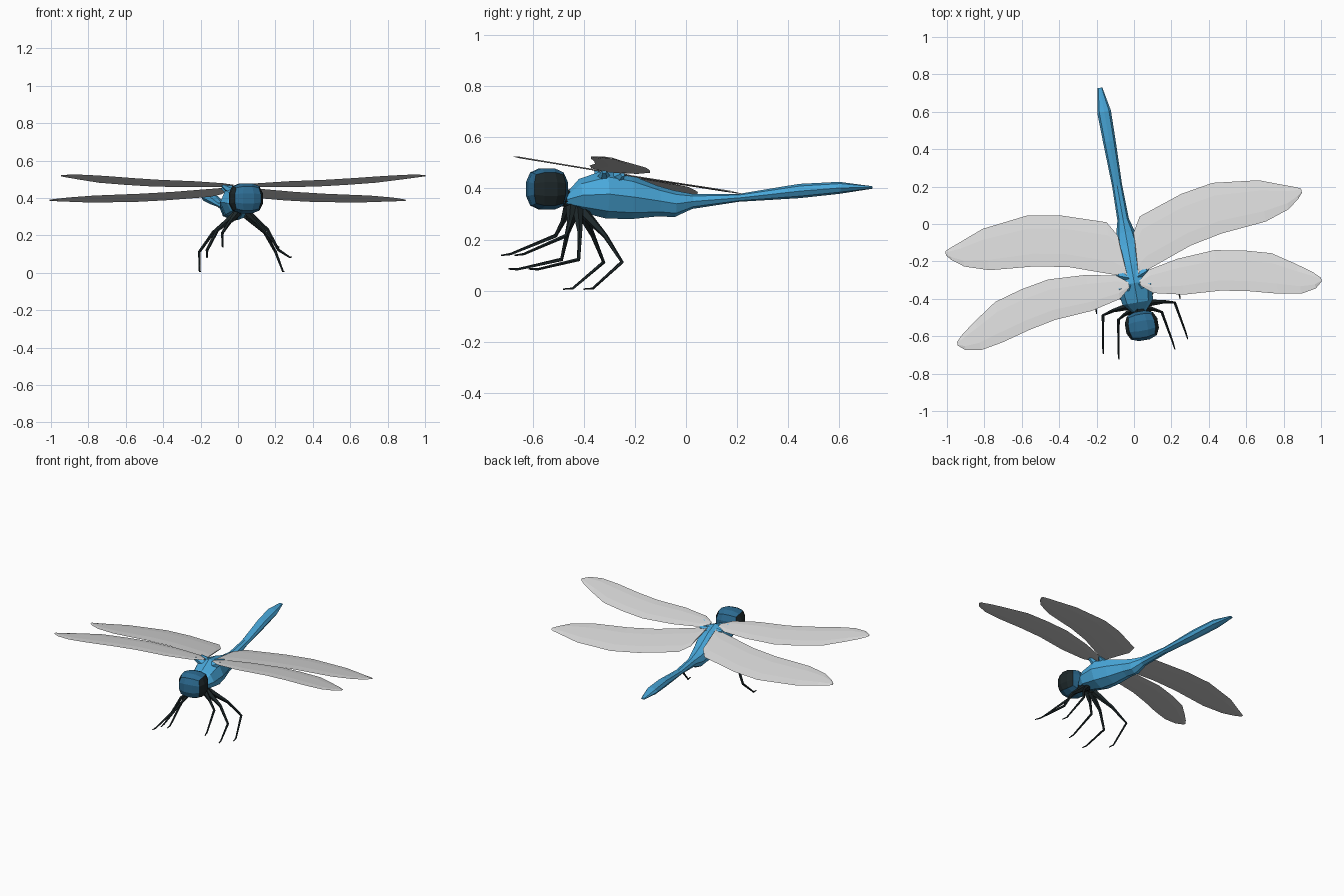
import bpy, bmesh, math
from mathutils import Matrix, Vector

if "Cube" in bpy.data.objects:
    bpy.data.objects.remove(bpy.data.objects["Cube"])

# The insect is symmetric in its own frame, which is turned 10 degrees on the ground
FRAME = Matrix.Translation((0, -0.306, 0)) @ Matrix.Rotation(math.radians(10), 4, 'Z')


def material(name, rgb):
    m = bpy.data.materials.new(name)
    m.diffuse_color = (*rgb, 1)
    m.use_nodes = True
    m.node_tree.nodes["Principled BSDF"].inputs["Base Color"].default_value = m.diffuse_color
    return m


BLUE = material("bright blue", (0.068, 0.40, 0.72))
DARK_BLUE = material("deep blue", (0.026, 0.15, 0.29))
BLACK = material("black", (0.012, 0.020, 0.022))
WING = material("pale grey", (0.70, 0.70, 0.70))


def finish(name, bm, mats, mirror=False):
    bmesh.ops.recalc_face_normals(bm, faces=bm.faces)
    mesh = bpy.data.meshes.new(name)
    bm.to_mesh(mesh)
    bm.free()
    for m in mats:
        mesh.materials.append(m)
    ob = bpy.data.objects.new(name, mesh)
    bpy.context.collection.objects.link(ob)
    ob.matrix_world = FRAME
    if mirror:
        mod = ob.modifiers.new("mirror", 'MIRROR')
        mod.use_mirror_merge = False
    return ob


def loft(bm, rings):
    """Skin a list of equal-length point rings and cap both ends."""
    rows = [[bm.verts.new(p) for p in ring] for ring in rings]
    n = len(rows[0])
    for a, b in zip(rows, rows[1:]):
        for i in range(n):
            j = (i + 1) % n
            bm.faces.new((a[i], a[j], b[j], b[i]))
    bm.faces.new(rows[0])
    bm.faces.new(rows[-1][::-1])


def tube(bm, points, radii, sides=5):
    """Tapered tube along a path."""
    pts = [Vector(p) for p in points]
    rings = []
    for i, (p, r) in enumerate(zip(pts, radii)):
        d = (pts[min(i + 1, len(pts) - 1)] - pts[max(i - 1, 0)]).normalized()
        s = d.cross(Vector((0.3, 0.2, 1))).normalized()
        t = s.cross(d)
        rings.append([p + r * (math.cos(a) * s + math.sin(a) * t)
                      for a in (2 * math.pi * k / sides for k in range(sides))])
    loft(bm, rings)


# Thorax and tail: octagonal sections (y, bottom, top, half width)
SECTIONS = [(-.168, .335, .378, .035), (-.115, .31, .437, .082), (-.01, .283, .473, .098),
            (.09, .28, .453, .083), (.20, .291, .41, .06), (.265, .288, .392, .05),
            (.335, .32, .379, .031), (.52, .348, .379, .027), (.76, .362, .418, .034),
            (.92, .379, .426, .037), (1.05, .399, .409, .013)]
bm = bmesh.new()
loft(bm, [[(w * math.sin(a), y, (lo + hi) / 2 + (hi - lo) / 2 * math.cos(a))
           for a in (k * math.pi / 4 for k in range(8))]
          for y, lo, hi, w in SECTIONS])
finish("thorax_and_tail", bm, [BLUE])

# Head: rounded cube with the sides coloured as eyes
bm = bmesh.new()
bmesh.ops.create_cube(bm, size=2)
bmesh.ops.subdivide_edges(bm, edges=bm.edges[:], cuts=2, use_grid_fill=True)
for v in bm.verts:
    p = v.co.normalized() * 0.85 + v.co * 0.15
    v.co = Vector((p.x * .096, p.y * .085 - .242, p.z * .088 + .398))
bm.normal_update()
for f in bm.faces:
    c = f.calc_center_median()
    f.material_index = int(abs(f.normal.x) > 0.62 and c.y > -0.29)
finish("head", bm, [DARK_BLUE, BLACK])

# Neck
bm = bmesh.new()
tube(bm, [(0, -.19, .36), (0, -.14, .36)], [.03, .04], 6)
finish("neck", bm, [BLACK])


# Wings: stations (x, leading y, trailing y) on a tilted plane
def wings(name, stations, dihedral):
    bm = bmesh.new()
    chord = [(0, 0), (.25, .004), (.75, .004), (1, 0), (.75, -.002), (.25, -.002)]
    rings = []
    for x, lead, trail in stations:
        ring = []
        for t, h in chord:
            y = lead + (trail - lead) * t
            ring.append((x, y, .463 + dihedral * x - .163 * y + h))
        rings.append(ring)
    loft(bm, rings)
    finish(name, bm, [WING], mirror=True)


wings("forewings", [(.03, -.03, .0), (.09, -.08, .047), (.25, -.117, .078), (.45, -.13, .089),
                    (.60, -.16, .062), (.75, -.20, .02), (.87, -.221, -.06),
                    (.95, -.207, -.118), (.988, -.175, -.155)], .029)
wings("hindwings", [(.03, .02, .05), (.042, .027, .255), (.09, .05, .336), (.33, .135, .416),
                    (.505, .17, .445), (.75, .192, .416), (.88, .235, .367),
                    (.94, .28, .345), (.966, .31, .333)], -.025)

# Wing joints on the thorax
bm = bmesh.new()
tube(bm, [(.03, -.02, .435), (.09, -.03, .468)], [.03, .010])
tube(bm, [(.03, .03, .435), (.08, .045, .455)], [.03, .010])
finish("wing_joints", bm, [BLUE], mirror=True)

# Legs: hip, thigh, knee, ankle, toe
LEGS = {
    "front_legs": [(.025, -.15, .325), (.075, -.165, .27), (.117, -.187, .215),
                   (.148, -.36, .143), (.152, -.397, .138)],
    "middle_legs": [(.03, -.125, .315), (.135, -.135, .23), (.194, -.15, .122),
                    (.225, -.32, .083), (.229, -.355, .085)],
    "rear_legs": [(.03, -.10, .305), (.14, -.035, .215), (.207, .02, .112),
                  (.226, -.10, .008), (.227, -.137, .006)],
}
for name, path in LEGS.items():
    bm = bmesh.new()
    tube(bm, path, [.022, .010, .008, .005, .003])
    finish(name, bm, [BLACK], mirror=True)
